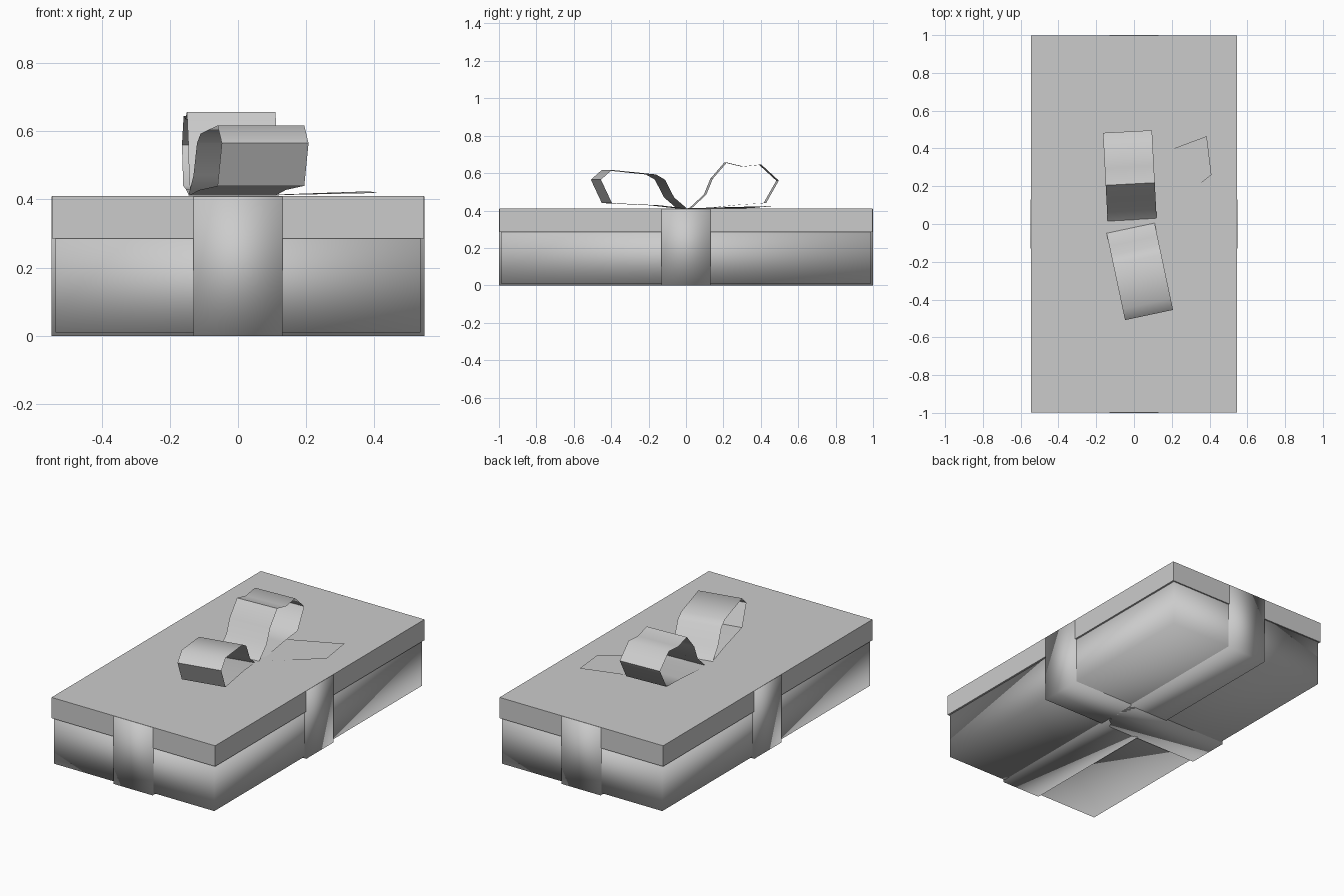
import bpy
import math

if "Cube" in bpy.data.objects:
    bpy.data.objects.remove(bpy.data.objects["Cube"])


def mesh_object(name, verts, faces):
    mesh = bpy.data.meshes.new(name)
    mesh.from_pydata(verts, [], faces)
    ob = bpy.data.objects.new(name, mesh)
    bpy.context.collection.objects.link(ob)
    return ob


def box(name, hx, hy, z0, z1, smooth=False):
    verts = [(x, y, z) for z in (z0, z1)
             for x, y in ((-hx, -hy), (hx, -hy), (hx, hy), (-hx, hy))]
    faces = [(3, 2, 1, 0), (4, 5, 6, 7)]
    faces += [(i, (i + 1) % 4, (i + 1) % 4 + 4, i + 4) for i in range(4)]
    ob = mesh_object(name, verts, faces)
    if smooth:
        ob.data.shade_smooth()
    return ob


def bow_loop(name, profile, origin, angle, half_width=0.13):
    # thin ribbon sheet: closed profile (distance, height) swept sideways
    n = len(profile)
    verts = [(w, s, z) for w in (-half_width, half_width) for s, z in profile]
    faces = [(i, (i + 1) % n, (i + 1) % n + n, i + n) for i in range(n)]
    ob = mesh_object(name, verts, faces)
    ob.location = (origin[0], origin[1], 0)
    ob.rotation_euler.z = math.radians(angle)
    bpy.ops.object.select_all(action='DESELECT')
    ob.select_set(True)
    bpy.context.view_layer.objects.active = ob
    bpy.ops.object.shade_smooth_by_angle(angle=math.radians(60))
    return ob


# Box and lid
box("box_body", 0.535, 0.99, 0.01, 0.30, smooth=True)
box("lid", 0.546, 0.998, 0.285, 0.41)

# Crossed ribbons wrapped round the box
box("ribbon_lengthwise", 0.13, 1.0, 0.0, 0.409, smooth=True)
box("ribbon_crosswise", 0.547, 0.13, 0.0, 0.409, smooth=True)

# Bow loops
front = [(0, 0.411), (0.07, 0.47), (0.12, 0.565), (0.17, 0.593), (0.41, 0.617),
         (0.47, 0.565), (0.41, 0.44), (0.15, 0.428)]
back = [(0, 0.411), (0.08, 0.485), (0.115, 0.57), (0.19, 0.657), (0.28, 0.635),
        (0.375, 0.645), (0.468, 0.56), (0.40, 0.44), (0.25, 0.43), (0.11, 0.415)]
bow_loop("bow_loop_front", [(-s, z) for s, z in front], (-0.018, -0.022), 12)
bow_loop("bow_loop_back", back, (-0.01, 0.022), 3)

# Loose ribbon tail lying on the lid
mesh_object("bow_tail",
            [(0.0, 0.32, 0.412), (0.0, 0.0, 0.412), (0.08, 0.0, 0.412),
             (0.41, 0.26, 0.419), (0.385, 0.465, 0.424), (0.13, 0.37, 0.415)],
            [(0, 1, 2, 5), (2, 3, 4, 5)])
